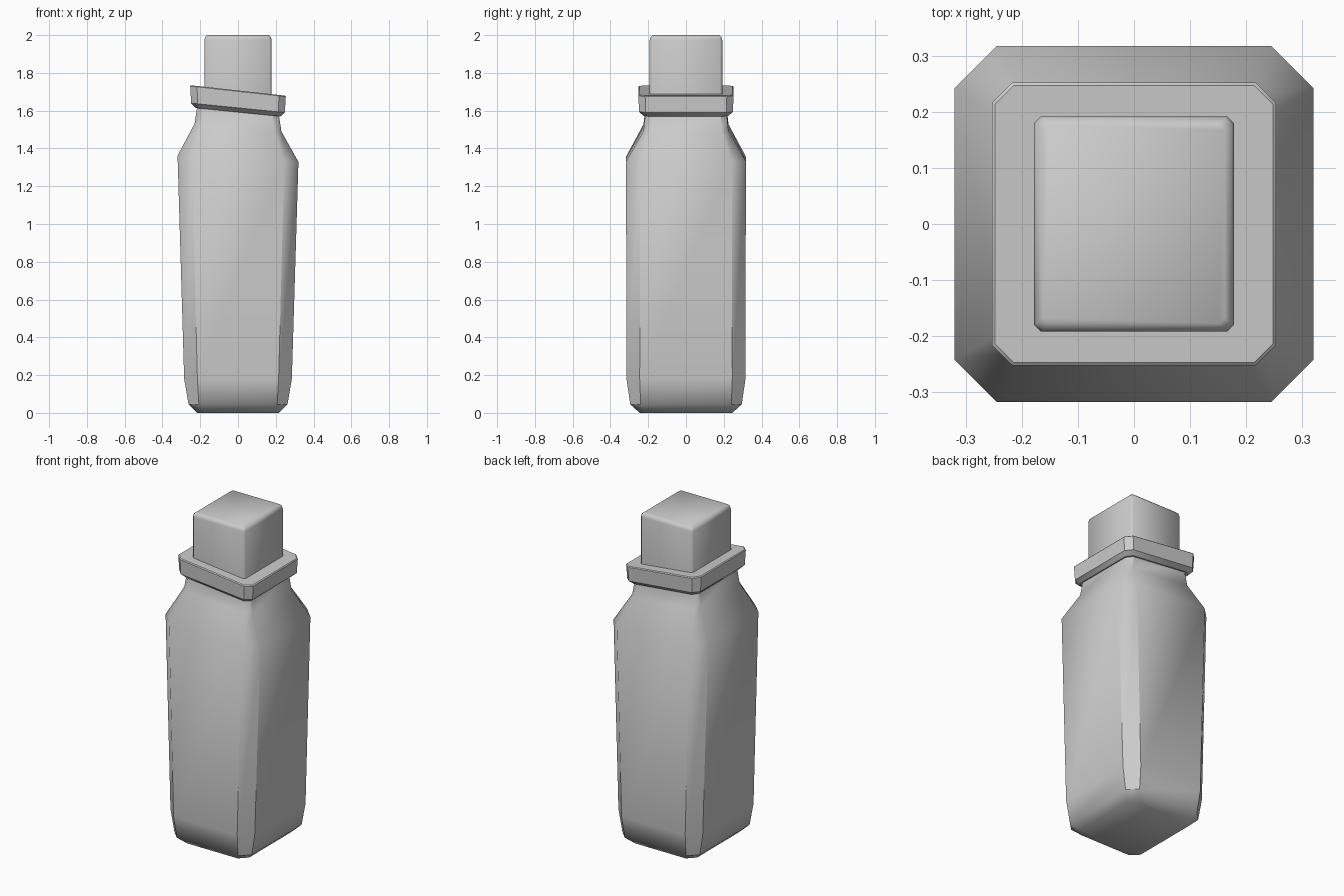
import bpy, bmesh

if "Cube" in bpy.data.objects:
    bpy.data.objects.remove(bpy.data.objects["Cube"])


def loft(name, rings, angle):
    """Stack chamfered-square rings: (z, half_x, half_y, corner cut, downward tilt toward +x)."""
    bm = bmesh.new()
    loops = []
    for z, hx, hy, c, tilt in rings:
        outline = [(hx, -hy + c), (hx, hy - c), (hx - c, hy), (-hx + c, hy),
                   (-hx, hy - c), (-hx, -hy + c), (-hx + c, -hy), (hx - c, -hy)]
        loops.append([bm.verts.new((x, y, z - tilt * x)) for x, y in outline])
    for a, b in zip(loops, loops[1:]):
        for i in range(8):
            j = (i + 1) % 8
            bm.faces.new((a[i], a[j], b[j], b[i]))
    bm.faces.new(loops[0][::-1])
    bm.faces.new(loops[-1])
    bmesh.ops.recalc_face_normals(bm, faces=bm.faces)
    mesh = bpy.data.meshes.new(name)
    bm.to_mesh(mesh)
    bm.free()
    obj = bpy.data.objects.new(name, mesh)
    bpy.context.collection.objects.link(obj)
    bpy.ops.object.select_all(action='DESELECT')
    obj.select_set(True)
    bpy.context.view_layer.objects.active = obj
    bpy.ops.object.shade_smooth_by_angle(angle=angle)
    return obj


# Body with a tapered base, sloped shoulder and short tilted neck
loft("bottle_body", [
    (0.0, 0.215, 0.245, 0.045, 0),
    (0.045, 0.262, 0.295, 0.055, 0),
    (0.18, 0.285, 0.315, 0.07, 0),
    (1.345, 0.32, 0.317, 0.075, 0.05),
    (1.51, 0.23, 0.225, 0.035, 0.09),
    (1.62, 0.213, 0.213, 0.03, 0.1),
], 0.75)

# Tilted collar with chamfered underside
loft("neck_collar", [
    (1.592, 0.225, 0.225, 0.03, 0.1),
    (1.615, 0.248, 0.248, 0.035, 0.1),
    (1.702, 0.253, 0.252, 0.036, 0.11),
    (1.707, 0.248, 0.247, 0.034, 0.11),
], 0.6)

# Square stopper
loft("stopper_cap", [
    (1.64, 0.178, 0.192, 0.012, 0),
    (1.975, 0.178, 0.192, 0.012, 0),
    (1.99, 0.174, 0.188, 0.012, 0),
    (2.0, 0.162, 0.177, 0.01, 0),
], 0.9)
